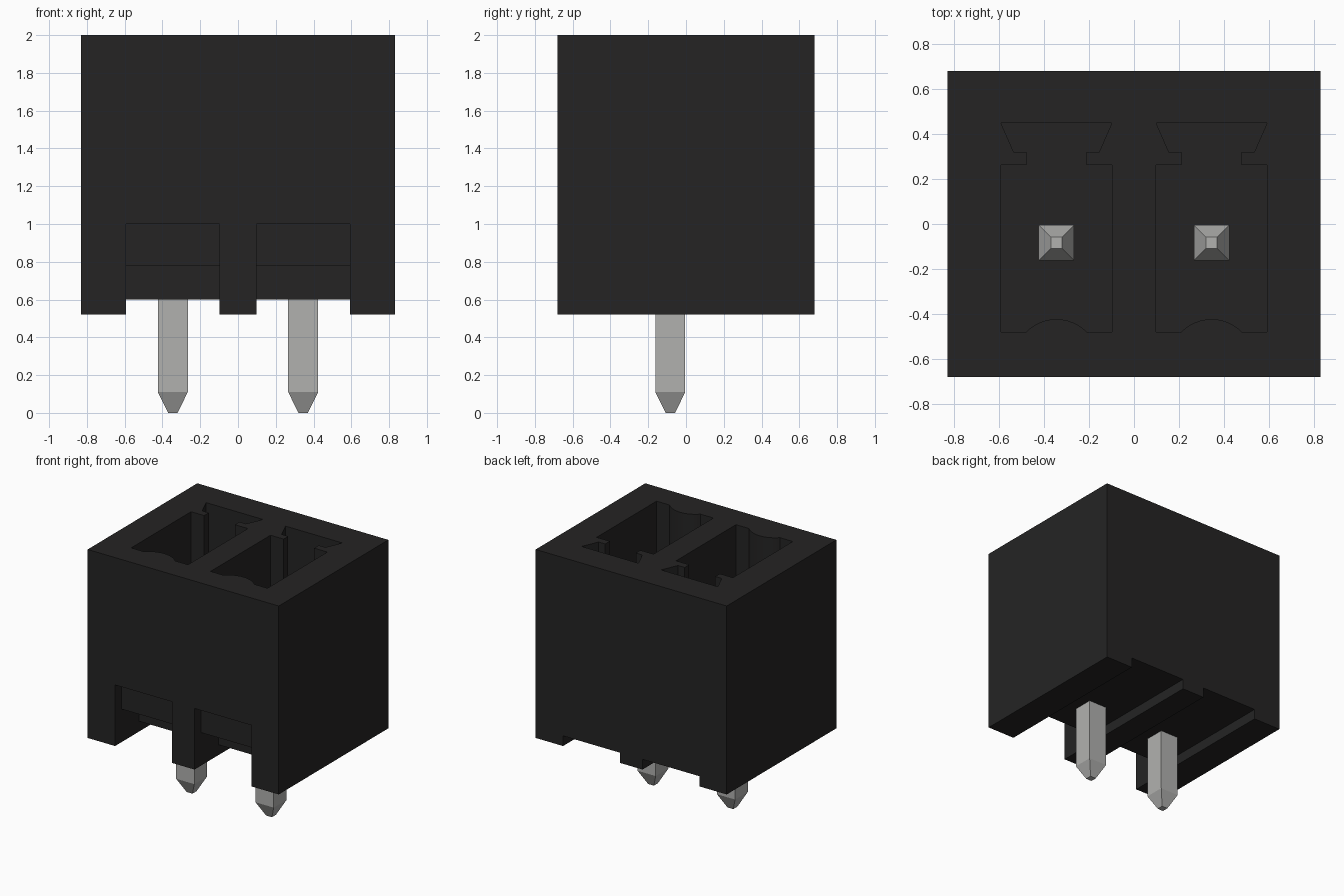
import bpy, bmesh, math
from mathutils import Vector

default = bpy.data.objects.get("Cube")
if default:
    bpy.data.objects.remove(default, do_unlink=True)

PITCH_X = 0.345          # contact offset from the centre
HALF_W, HALF_D, BASE, TOP = 0.83, 0.68, 0.52, 2.0
FLOOR = 1.0              # floor of the sockets
PIN_Y = -0.083


def material(name, rgb, metallic=0.0):
    mat = bpy.data.materials.new(name)
    mat.use_nodes = True
    mat.diffuse_color = (*rgb, 1)
    shader = mat.node_tree.nodes["Principled BSDF"]
    shader.inputs["Base Color"].default_value = (*rgb, 1)
    shader.inputs["Roughness"].default_value = 0.6
    return mat


def make_object(name, bm, mat=None):
    bmesh.ops.recalc_face_normals(bm, faces=bm.faces)
    mesh = bpy.data.meshes.new(name)
    bm.to_mesh(mesh)
    bm.free()
    obj = bpy.data.objects.new(name, mesh)
    bpy.context.collection.objects.link(obj)
    if mat:
        mesh.materials.append(mat)
    return obj


def prism(name, points, direction, mat=None):
    """Extrude a closed flat outline along a direction."""
    bm = bmesh.new()
    face = bm.faces.new([bm.verts.new(p) for p in points])
    out = bmesh.ops.extrude_face_region(bm, geom=[face])
    moved = [g for g in out["geom"] if isinstance(g, bmesh.types.BMVert)]
    bmesh.ops.translate(bm, verts=moved, vec=Vector(direction))
    return make_object(name, bm, mat)


def cut(target, cutter):
    mod = target.modifiers.new("cut", "BOOLEAN")
    mod.operation, mod.solver, mod.object = "DIFFERENCE", "EXACT", cutter
    bpy.context.view_layer.update()
    graph = bpy.context.evaluated_depsgraph_get()
    mesh = bpy.data.meshes.new_from_object(target.evaluated_get(graph))
    target.modifiers.clear()
    target.data = mesh
    bpy.data.objects.remove(cutter, do_unlink=True)


black = material("black plastic", (0.018, 0.0175, 0.0175))
metal = material("grey metal", (0.44, 0.44, 0.43))

# Housing block
corners = [(-HALF_W, -HALF_D), (HALF_W, -HALF_D), (HALF_W, HALF_D), (-HALF_W, HALF_D)]
housing = prism("housing", [(x, y, BASE) for x, y in corners], (0, 0, TOP - BASE), black)

# Right half of the socket outline: key slot, neck, chamber, then the front bulge
half = [(0.247, 0.45), (0.19, 0.32), (0.133, 0.32), (0.133, 0.263),
        (0.247, 0.263), (0.247, -0.48), (0.135, -0.48)]
chord, rise = 0.135, 0.057
radius = (chord ** 2 + rise ** 2) / (2 * rise)
sweep = math.asin(chord / radius)
bulge = []
for i in range(1, 12):
    a = sweep * (1 - i / 6)
    bulge.append((radius * math.sin(a), -0.48 + rise - radius * (1 - math.cos(a))))
outline = half + bulge + [(-x, y) for x, y in reversed(half)]

# Side outline of the underside channel with its stepped front opening
channel = [(-0.8, 0.4), (0.8, 0.4), (0.8, 0.6), (-0.38, 0.6), (-0.38, 0.78),
           (-0.6, 0.78), (-0.6, 1.0), (-0.8, 1.0)]

for cx in (-PITCH_X, PITCH_X):
    # a hair above the opening so the two cuts never share a plane
    cut(housing, prism("socket_cutter", [(cx + x, y, FLOOR + 0.01) for x, y in outline],
                       (0, 0, 1.2)))
    cut(housing, prism("channel_cutter", [(cx - 0.247, y, z) for y, z in channel],
                       (0.494, 0, 0)))

# Contact pins: square bars tapered at both ends
for side, cx in (("right", -PITCH_X), ("left", PITCH_X)):
    bm = bmesh.new()
    rings = []
    for z, h in ((0, 0.025), (0.11, 0.079), (1.55, 0.079), (1.66, 0.025)):
        rings.append([bm.verts.new((cx + sx * h, PIN_Y + sy * h, z))
                      for sx, sy in ((-1, -1), (1, -1), (1, 1), (-1, 1))])
    for low, high in zip(rings, rings[1:]):
        for i in range(4):
            j = (i + 1) % 4
            bm.faces.new((low[i], low[j], high[j], high[i]))
    bm.faces.new(rings[0])
    bm.faces.new(rings[-1])
    make_object(side + "_contact_pin", bm, metal)
